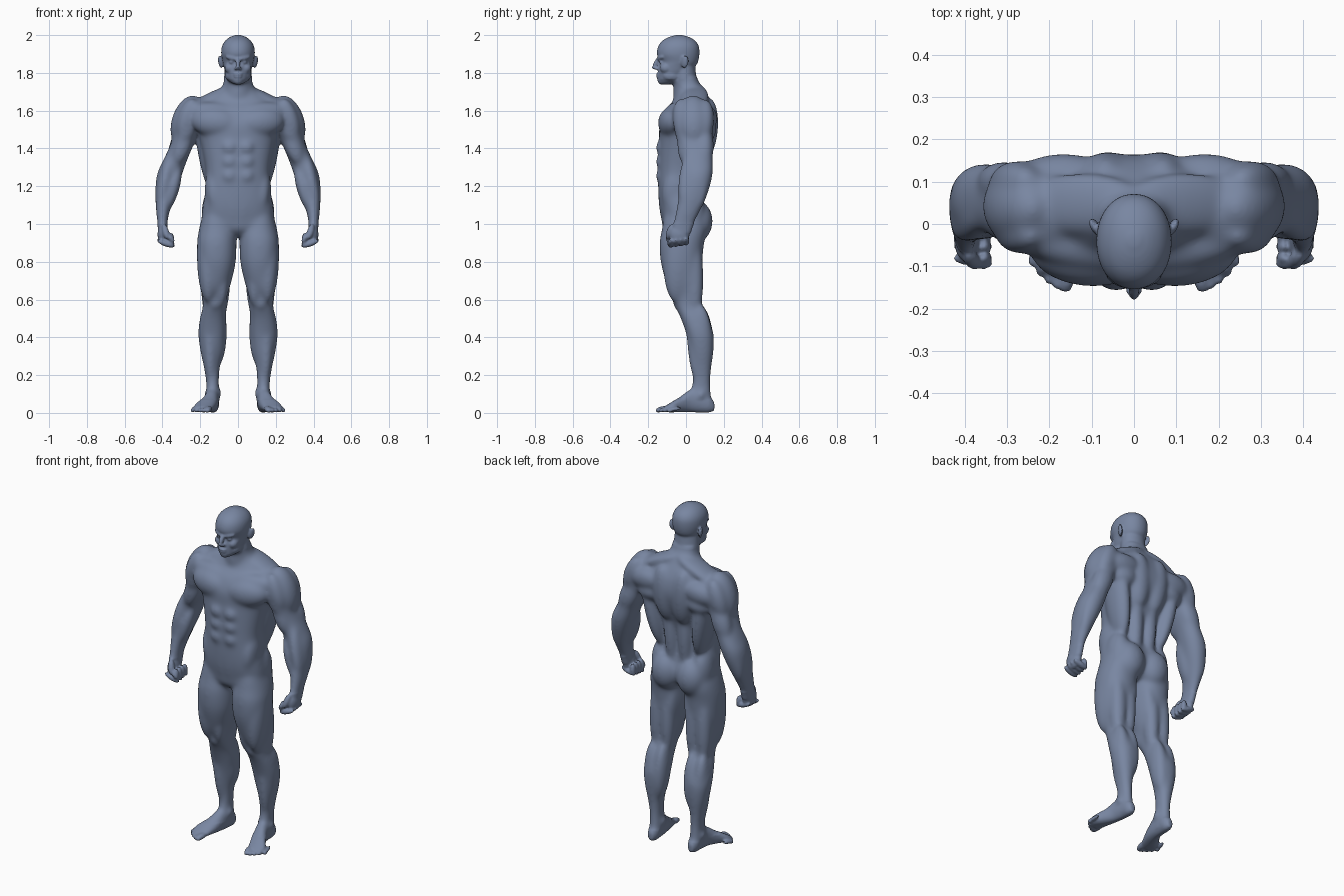
import bpy, bmesh, math
from mathutils import Vector, Matrix

bm = bmesh.new()

def spline(rows, sub=5):
    """Catmull-Rom resampling of cross-section rows."""
    out, n = [], len(rows)
    for i in range(n - 1):
        p = [rows[max(0, min(n - 1, i + k))] for k in (-1, 0, 1, 2)]
        for s in range(sub):
            t = s / sub
            out.append([0.5 * (2 * b + (c - a) * t + (2 * a - 5 * b + 4 * c - d) * t * t
                               + (3 * b - a - 3 * c + d) * t ** 3) for a, b, c, d in zip(*p)])
    return out + [list(rows[-1])]

def loft(rows, power=2.2, along='z', seg=40):
    """Skin rows of (position, a0, a1, b0, b1) with superellipse rings."""
    rings = []
    for t, a0, a1, b0, b1 in spline(rows):
        ring = []
        for k in range(seg):
            w = 2 * math.pi * k / seg
            c, s = math.cos(w), math.sin(w)
            a = (a0 + a1) / 2 + (a1 - a0) / 2 * math.copysign(abs(c) ** (2 / power), c)
            b = (b0 + b1) / 2 + (b1 - b0) / 2 * math.copysign(abs(s) ** (2 / power), s)
            ring.append(bm.verts.new((a, b, t) if along == 'z' else (a, t, b)))
        rings.append(ring)
    for r, q in zip(rings, rings[1:]):
        for k in range(seg):
            j = (k + 1) % seg
            bm.faces.new((r[k], r[j], q[j], q[k]))
    bm.faces.new(rings[0][::-1])
    bm.faces.new(rings[-1])

def ball(c, r):
    m = Matrix.Translation(c) @ Matrix.Diagonal((*r, 1))
    bmesh.ops.create_uvsphere(bm, u_segments=24, v_segments=14, radius=1, matrix=m)

def muscle(a, b, w, d, n=(0, -1, 0)):
    """Ellipsoid from a to b, half-width w, half-depth d along n."""
    a, b = Vector(a), Vector(b)
    z = (b - a).normalized()
    x = Vector(n).cross(z).normalized()
    y = z.cross(x)
    rot = Matrix((x, y, z)).transposed().to_4x4()
    m = Matrix.Translation((a + b) / 2) @ rot @ Matrix.Diagonal((w, d, (b - a).length / 2, 1))
    bmesh.ops.create_uvsphere(bm, u_segments=24, v_segments=16, radius=1, matrix=m)

# ---- one side: arm
loft([(1.655, .20, .285, .0, .10), (1.62, .17, .306, -.04, .125), (1.55, .18, .33, -.06, .14),
      (1.48, .21, .338, -.06, .138), (1.40, .243, .367, -.032, .138), (1.33, .272, .4, -.022, .142),
      (1.27, .293, .427, -.02, .142), (1.20, .318, .437, -.027, .128), (1.12, .347, .437, -.044, .1),
      (1.05, .366, .432, -.057, .066), (1.0, .373, .426, -.069, .042), (.95, .372, .424, -.075, .025)])
muscle((.225, .035, 1.68), (.32, .045, 1.42), .077, .09)             # deltoid
muscle((.235, -.03, 1.665), (.305, -.02, 1.45), .05, .046)
muscle((.245, .105, 1.66), (.315, .095, 1.44), .055, .05)
muscle((.255, -.005, 1.52), (.33, -.002, 1.31), .047, .043)          # biceps
muscle((.26, .09, 1.54), (.345, .105, 1.31), .058, .05)              # triceps
muscle((.35, .03, 1.39), (.418, -.01, 1.09), .037, .05)              # forearm
muscle((.31, .02, 1.31), (.385, .0, 1.06), .037, .048)
muscle((.37, .11, 1.34), (.408, .06, 1.07), .042, .038)
# fist
ball((.397, -.035, .945), (.029, .054, .055))
for i in range(4):
    y = -.081 + .027 * i
    muscle((.427, y, .912 + .003 * i), (.335, y, .88 + .004 * i), .0155, .018)
    muscle((.35, y, .873 + .004 * i), (.355, y, .955), .0155, .017)
muscle((.395, -.07, 1.0), (.372, -.1, .92), .018, .018)
muscle((.378, -.092, .95), (.338, -.094, .905), .014, .014)

# ---- one side: leg
loft([(1.13, .08, .17, -.08, .06), (1.04, .035, .19, -.115, .10), (.97, .012, .207, -.128, .11),
      (.90, .008, .217, -.14, .096), (.80, .012, .214, -.134, .086), (.70, .033, .204, -.108, .08),
      (.62, .056, .189, -.074, .073), (.56, .062, .187, -.056, .085), (.50, .063, .202, -.028, .116),
      (.42, .062, .211, .0, .146), (.33, .077, .2, .02, .146), (.24, .096, .181, .032, .135),
      (.16, .101, .169, .034, .129), (.09, .098, .168, .02, .134), (.03, .102, .165, .02, .138)])
muscle((.165, -.03, 1.04), (.155, -.05, .58), .058, .08)             # thigh front
muscle((.13, -.08, 1.04), (.122, -.06, .62), .05, .058)
muscle((.077, -.05, .85), (.088, -.036, .56), .037, .053)
muscle((.045, .0, 1.0), (.08, .02, .64), .042, .075)
muscle((.15, .035, .98), (.155, .05, .5), .048, .05)                 # thigh back
muscle((.08, .035, .98), (.085, .05, .5), .044, .05)
ball((.122, -.042, .585), (.032, .028, .042))                        # kneecap
muscle((.097, .07, .58), (.105, .098, .25), .042, .06)               # calf
muscle((.165, .07, .58), (.16, .097, .28), .042, .054)
muscle((.152, .02, .52), (.145, .055, .16), .033, .03)
ball((.1, .07, .105), (.016, .024, .024))                            # ankle bones
ball((.168, .08, .095), (.014, .022, .022))

# ---- one side: foot and toes
loft([(.15, .118, .148, .012, .055), (.12, .101, .164, .002, .1), (.07, .1, .17, .002, .13),
      (.02, .103, .18, .004, .125), (-.03, .113, .205, .004, .088), (-.075, .128, .233, .003, .058),
      (-.115, .142, .23, .004, .034)], along='y')
for i in range(5):
    x, y, r = .163 + .0195 * i, -.16 + .004 * i + .0028 * i * i, (.019 if i == 0 else .0125)
    muscle((x - .012, y + .075, .026), (x, y, .014), r, r * .85, (0, 0, 1))
    ball((x - .001, y + .012, .013), (r * .9, .014, .012))

# ---- one side: torso muscles
muscle((-.01, -.095, 1.525), (.245, -.06, 1.55), .082, .07)          # chest
muscle((-.02, -.075, 1.58), (.27, -.03, 1.60), .056, .056)
ball((.19, .03, 1.615), (.09, .09, .052))                            # shoulder top
muscle((-.02, .05, 1.735), (.27, .045, 1.605), .075, .035, (0, 0, 1))  # trapezius
muscle((.06, .0, 1.83), (.015, -.05, 1.645), .017, .018)             # neck cord
muscle((.205, .07, 1.64), (.12, .035, 1.14), .052, .088)             # lat
muscle((.07, .125, 1.67), (.05, .1, 1.34), .066, .058)               # mid back
muscle((.07, .12, 1.57), (.29, .1, 1.55), .065, .057)
muscle((.09, .12, 1.5), (.24, .09, 1.48), .055, .054)
muscle((.05, .085, 1.45), (.042, .062, 1.04), .04, .036)             # lower back
ball((.083, .062, 1.015), (.088, .08, .108))                         # glute
ball((.135, .02, 1.06), (.058, .08, .13))
for i in range(3):                                                   # abdominals
    ball((.043, -.133, 1.405 - .075 * i), (.043, .027, .04))
muscle((.036, -.122, 1.25), (.02, -.105, .98), .045, .031)
muscle((.14, -.045, 1.29), (.12, -.06, 1.04), .045, .075)            # oblique
for i in range(4):                                                   # ribs
    muscle((.182 - .006 * i, -.02, 1.455 - .05 * i), (.11, -.12, 1.42 - .05 * i), .023, .02, (1, -1, 0))

# ---- one side: face
muscle((.004, -.149, 1.872), (.066, -.121, 1.886), .012, .013)       # brow
ball((.033, -.130, 1.857), (.016, .013, .009))                       # eye
ball((.044, -.105, 1.825), (.027, .033, .028))                       # cheek
ball((.011, -.156, 1.823), (.009, .013, .008))                       # nostril
ball((.04, -.075, 1.785), (.028, .05, .032))                         # jaw
muscle((.086, -.012, 1.825), (.1, .0, 1.892), .021, .010, (1, -.4, 0))   # ear

# ---- mirror all side parts
dup = bmesh.ops.duplicate(bm, geom=bm.verts[:] + bm.edges[:] + bm.faces[:])['geom']
for v in dup:
    if isinstance(v, bmesh.types.BMVert):
        v.co.x *= -1
bmesh.ops.reverse_faces(bm, faces=[f for f in dup if isinstance(f, bmesh.types.BMFace)])

# ---- central parts: torso, neck, skull
def central(rows, power):
    loft([(z, -w, w, y0, y1) for z, w, y0, y1 in rows], power)

central([(.935, .03, -.08, .04), (.97, .14, -.118, .085), (1.03, .188, -.13, .105),
         (1.10, .185, -.142, .088), (1.18, .173, -.147, .074), (1.28, .17, -.147, .088),
         (1.38, .187, -.145, .12), (1.46, .207, -.142, .152), (1.53, .225, -.14, .165),
         (1.60, .215, -.112, .155), (1.65, .18, -.07, .133), (1.69, .12, -.052, .108),
         (1.73, .084, -.05, .08), (1.78, .07, -.05, .056)], 2.4)
central([(1.60, .09, -.06, .12), (1.68, .08, -.068, .095), (1.74, .076, -.066, .065),
         (1.80, .072, -.07, .052), (1.86, .067, -.07, .047)], 2)
central([(1.737, .028, -.138, -.085), (1.76, .049, -.146, -.04), (1.80, .067, -.148, .02),
         (1.835, .076, -.145, .05), (1.86, .082, -.138, .064), (1.90, .089, -.154, .071),
         (1.94, .085, -.147, .068), (1.97, .068, -.125, .049), (1.99, .042, -.09, .015),
         (2.001, .012, -.05, -.025)], 2.1)
muscle((0, -.14, 1.885), (0, -.174, 1.822), .013, .013)              # nose
ball((0, -.167, 1.829), (.012, .014, .011))
ball((0, -.147, 1.793), (.024, .012, .007))                          # lips
ball((0, -.146, 1.779), (.021, .012, .008))
ball((0, -.132, 1.754), (.028, .024, .02))                           # chin

# ---- fuse everything into one skin
raw = bpy.data.meshes.new("raw")
bm.to_mesh(raw)
bm.free()
body = bpy.data.objects.new("muscular_body", raw)
bpy.context.collection.objects.link(body)
mod = body.modifiers.new("fuse", 'REMESH')
mod.mode = 'VOXEL'
mod.voxel_size = .0056
dg = bpy.context.evaluated_depsgraph_get()
skin = bpy.data.meshes.new_from_object(body.evaluated_get(dg))
body.modifiers.clear()
body.data = skin
bpy.data.meshes.remove(raw)

# ---- relax: strong on the body, light on face, fists and toes
bm = bmesh.new()
bm.from_mesh(skin)
def fine(v):
    x, y, z = v.co
    return z > 1.765 or z < .07 or (abs(x) > .32 and z < 1.0)
soft = [v for v in bm.verts if not fine(v)]
for i in range(42):
    bmesh.ops.smooth_vert(bm, verts=bm.verts[:] if i < 3 else soft, factor=.5,
                          use_axis_x=True, use_axis_y=True, use_axis_z=True)
for f in bm.faces:
    f.smooth = True
bm.to_mesh(skin)
bm.free()
skin.name = "muscular_body"

# ---- blue-grey skin
mat = bpy.data.materials.new("blue_grey")
mat.diffuse_color = (.19, .24, .36, 1)
skin.materials.clear()
skin.materials.append(mat)
